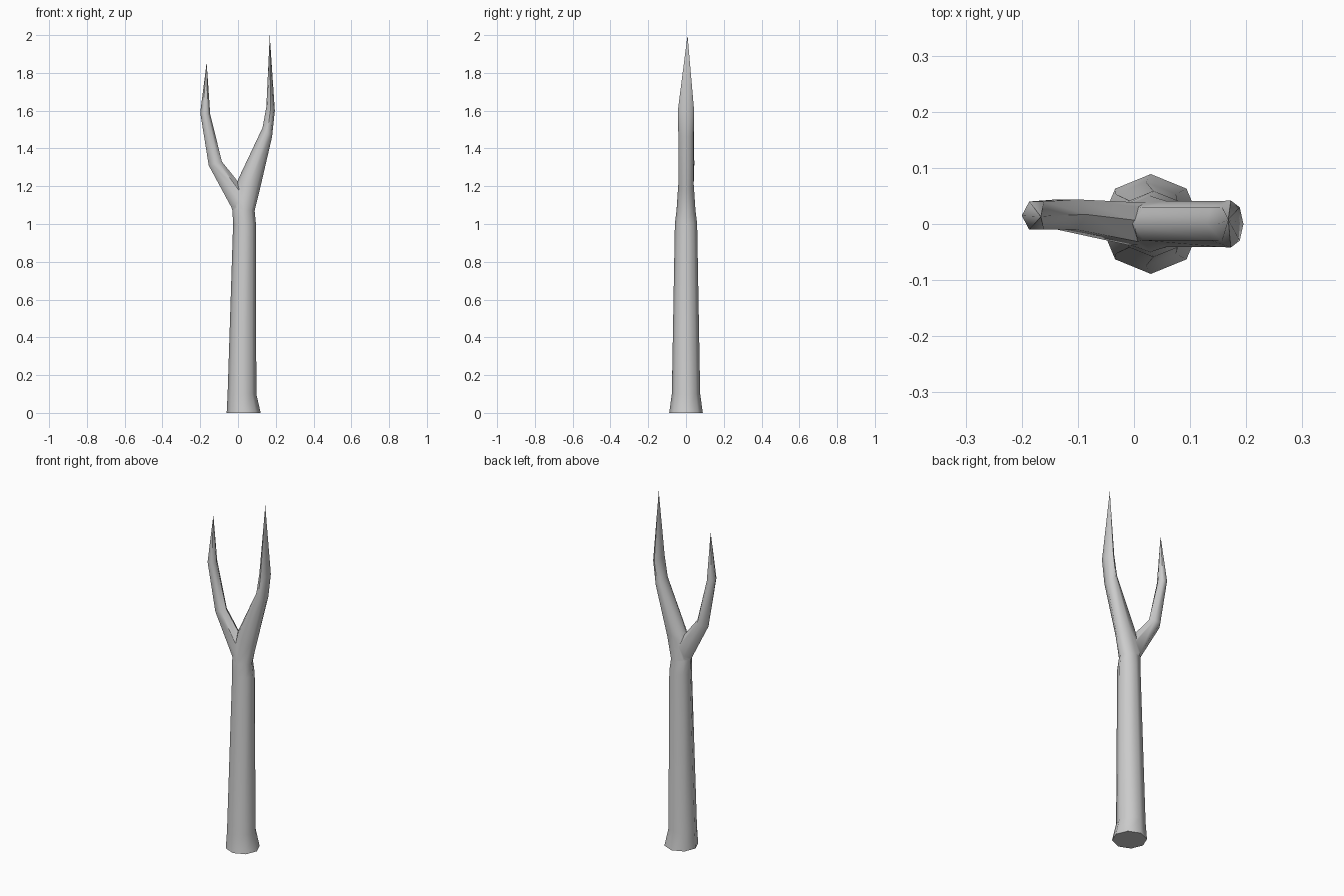
import bpy, bmesh
from math import cos, sin, tau, radians

if "Cube" in bpy.data.objects:
    bpy.data.objects.remove(bpy.data.objects["Cube"])


def tube(name, rings, tip, sides):
    """Loft rings given as (left x, left z, right x, right z, y centre, y radius), ending in a point."""
    bm = bmesh.new()
    loops = []
    for lx, lz, rx, rz, cy, ry in rings:
        loop = []
        for i in range(sides):
            c, s = cos(tau * i / sides), sin(tau * i / sides)
            t = (c + 1) / 2
            loop.append(bm.verts.new((lx + (rx - lx) * t, cy + ry * s, lz + (rz - lz) * t)))
        loops.append(loop)
    apex = bm.verts.new(tip)
    bm.faces.new(loops[0][::-1])
    for i in range(sides):
        j = (i + 1) % sides
        for a, b in zip(loops, loops[1:]):
            bm.faces.new((a[i], a[j], b[j], b[i]))
        bm.faces.new((loops[-1][i], loops[-1][j], apex))
    bmesh.ops.recalc_face_normals(bm, faces=bm.faces)
    mesh = bpy.data.meshes.new(name)
    bm.to_mesh(mesh)
    bm.free()
    ob = bpy.data.objects.new(name, mesh)
    bpy.context.collection.objects.link(ob)
    return ob


# Trunk flowing into the taller right branch
trunk = tube("trunk_and_right_branch", [
    (-0.06, 0.0, 0.12, 0.0, 0, 0.089),
    (-0.055, 0.1, 0.097, 0.1, 0, 0.075),
    (-0.026, 1.0, 0.095, 1.0, 0, 0.059),
    (-0.03, 1.08, 0.088, 1.07, 0, 0.05),
    (0.0, 1.235, 0.115, 1.18, 0, 0.041),
    (0.13, 1.51, 0.18, 1.46, 0, 0.041),
    (0.15, 1.62, 0.195, 1.6, 0, 0.042),
], (0.168, 0.008, 2.0), 8)

# Shorter left branch, rooted inside the trunk
branch = tube("left_branch", [
    (-0.022, 1.05, 0.07, 1.06, 0.0, 0.042),
    (-0.036, 1.09, 0.06, 1.15, 0.0, 0.043),
    (-0.155, 1.31, -0.085, 1.33, 0.017, 0.031),
    (-0.2, 1.59, -0.147, 1.58, 0.015, 0.029),
], (-0.166, 0.013, 1.855), 6)

# Weld the fork into one skin
mod = trunk.modifiers.new("fork_union", "BOOLEAN")
mod.operation = "UNION"
mod.solver = "EXACT"
mod.object = branch
bpy.context.view_layer.objects.active = trunk
trunk.select_set(True)
bpy.ops.object.modifier_apply(modifier=mod.name)
bpy.data.objects.remove(branch)
trunk.name = "forked_dead_tree"
bpy.ops.object.shade_smooth_by_angle(angle=radians(60))
